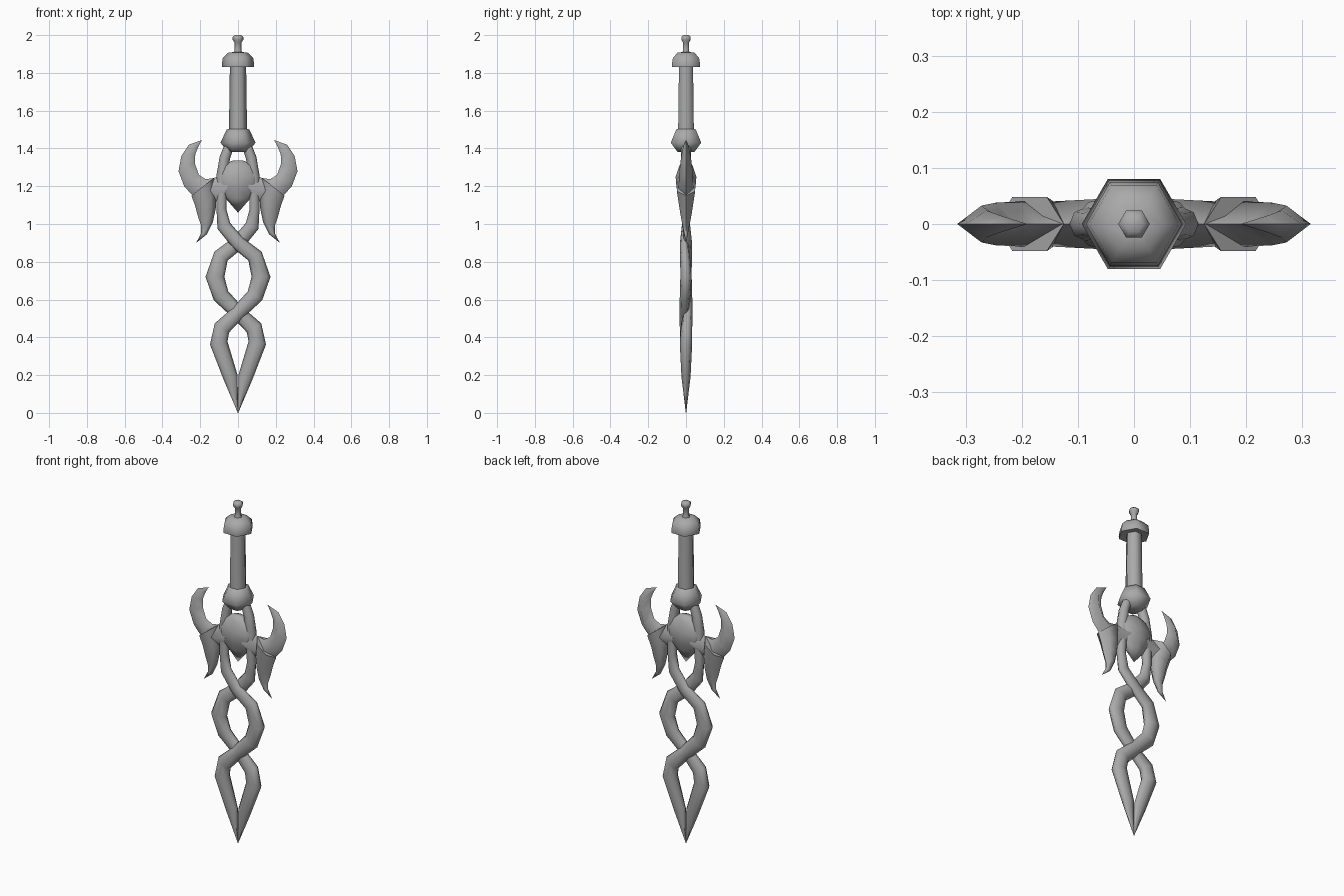
import bpy
import bmesh
import math
from mathutils import Vector

cube = bpy.data.objects.get("Cube")
if cube:
    bpy.data.objects.remove(cube, do_unlink=True)

# Single plain metal colour
metal = bpy.data.materials.new("grey_metal")
metal.use_nodes = True
colour = (0.4, 0.4, 0.4, 1)
metal.diffuse_color = colour
metal.node_tree.nodes["Principled BSDF"].inputs["Base Color"].default_value = colour


def skin(name, rings, smooth_angle):
    """Bridge a list of closed point rings into a capped, shaded object."""
    bm = bmesh.new()
    loops = [[bm.verts.new(p) for p in ring] for ring in rings]
    n = len(loops[0])
    for low, high in zip(loops, loops[1:]):
        for i in range(n):
            j = (i + 1) % n
            bm.faces.new((low[i], low[j], high[j], high[i]))
    bm.faces.new(loops[0])
    bm.faces.new(loops[-1])
    bmesh.ops.remove_doubles(bm, verts=bm.verts, dist=0.0005)
    bmesh.ops.recalc_face_normals(bm, faces=bm.faces)
    mesh = bpy.data.meshes.new(name)
    bm.to_mesh(mesh)
    bm.free()
    mesh.materials.append(metal)
    obj = bpy.data.objects.new(name, mesh)
    bpy.context.collection.objects.link(obj)
    bpy.ops.object.select_all(action='DESELECT')
    obj.select_set(True)
    bpy.context.view_layer.objects.active = obj
    bpy.ops.object.shade_smooth_by_angle(angle=math.radians(smooth_angle))
    return obj


def turned(name, profile, sides=6):
    """Hexagonal turned part from (radius, height) points."""
    turns = [math.tau * i / sides for i in range(sides)]
    skin(name, [[(r * math.cos(a), r * math.sin(a), z) for a in turns]
                for r, z in profile], 62)


def loft(name, stations, sides, flip_x=1, flip_y=1, smooth_angle=75):
    """Elliptical sections spanning two edge points in the XZ plane.
    Station: edge x, edge z, other edge x, other edge z, half depth, y."""
    rings = []
    for ax, az, bx, bz, depth, y in stations:
        middle = Vector(((ax + bx) / 2, y, (az + bz) / 2))
        half = Vector(((bx - ax) / 2, 0, (bz - az) / 2))
        ring = []
        for i in range(sides):
            a = math.tau * i / sides
            p = middle + half * math.cos(a) + Vector((0, depth * math.sin(a), 0))
            ring.append((p.x * flip_x, p.y * flip_y, p.z))
        rings.append(ring)
    skin(name, rings, smooth_angle)


def along(path):
    """Turn a centre path (x, z, half width, half depth, y) into stations."""
    stations = []
    for i, (x, z, width, depth, y) in enumerate(path):
        before, after = path[max(i - 1, 0)], path[min(i + 1, len(path) - 1)]
        run = Vector((after[0] - before[0], after[1] - before[1])).normalized()
        dx, dz = -run.y * width, run.x * width
        stations.append((x - dx, z - dz, x + dx, z + dz, depth, y))
    return stations


# Hilt: collar, grip, cap and knob
turned("collar", [(0.05, 1.38), (0.093, 1.43), (0.06, 1.5), (0.045, 1.505)])
turned("grip", [(0.048, 1.49), (0.043, 1.84)])
turned("pommel_cap", [(0.05, 1.835), (0.085, 1.83), (0.086, 1.845),
                      (0.08, 1.88), (0.05, 1.908), (0.02, 1.91)])
turned("pommel_knob", [(0.024, 1.9), (0.018, 1.92), (0.018, 1.96),
                       (0.028, 1.975), (0.028, 1.99), (0.016, 2)])

# Heart-shaped guard centre
heart = [(0.03, 1.335, 0.02), (0.085, 1.31, 0.035), (0.115, 1.25, 0.055),
         (0.11, 1.19, 0.05), (0.065, 1.135, 0.03), (0, 1.06, 0)]
loft("guard_heart", [(-w, z, w, z, d, 0) for w, z, d in heart], 8)

# Twisted blade strands, each a half turn of the other
strand = along([
    (-0.045, 1.42, 0.025, 0.025, 0), (-0.07, 1.35, 0.028, 0.027, 0),
    (-0.085, 1.25, 0.03, 0.03, 0), (-0.088, 1.08, 0.026, 0.024, 0),
    (-0.075, 0.99, 0.037, 0.02, -0.002), (0, 0.9, 0.038, 0.022, -0.01),
    (0.09, 0.83, 0.042, 0.026, -0.005), (0.122, 0.72, 0.05, 0.03, 0),
    (0.09, 0.62, 0.045, 0.028, -0.005), (0, 0.53, 0.038, 0.024, -0.01),
    (-0.085, 0.45, 0.045, 0.03, -0.003), (-0.102, 0.37, 0.047, 0.033, 0),
    (-0.04, 0.19, 0.039, 0.024, 0), (0, 0, 0.001, 0.001, 0)])
loft("blade_strand_right", strand, 8)
loft("blade_strand_left", strand, 8, -1, -1)

# Curved guard horns and the leaves that sheathe them
horn = [(0.05, 1.27, 0.06, 1.13, 0.045, 0), (0.13, 1.243, 0.17, 1.11, 0.04, 0),
        (0.17, 1.237, 0.24, 1.15, 0.04, 0), (0.207, 1.26, 0.285, 1.2, 0.038, 0),
        (0.228, 1.32, 0.315, 1.28, 0.033, 0), (0.226, 1.37, 0.3, 1.36, 0.024, 0),
        (0.21, 1.41, 0.26, 1.42, 0.014, 0), (0.19, 1.445, 0.19, 1.445, 0, 0)]
leaf = [(0.125, 1.245, 0.247, 1.15, 0.056, 0), (0.113, 1.15, 0.228, 1.1, 0.045, 0),
        (0.118, 1.08, 0.212, 1.04, 0.034, 0), (0.133, 1.01, 0.195, 0.99, 0.022, 0),
        (0.165, 0.945, 0.195, 0.95, 0.011, 0), (0.222, 0.9, 0.222, 0.9, 0, 0)]
for side, flip in (("left", 1), ("right", -1)):
    loft("guard_horn_" + side, horn, 4, flip)
    loft("guard_leaf_" + side, leaf, 6, flip)
